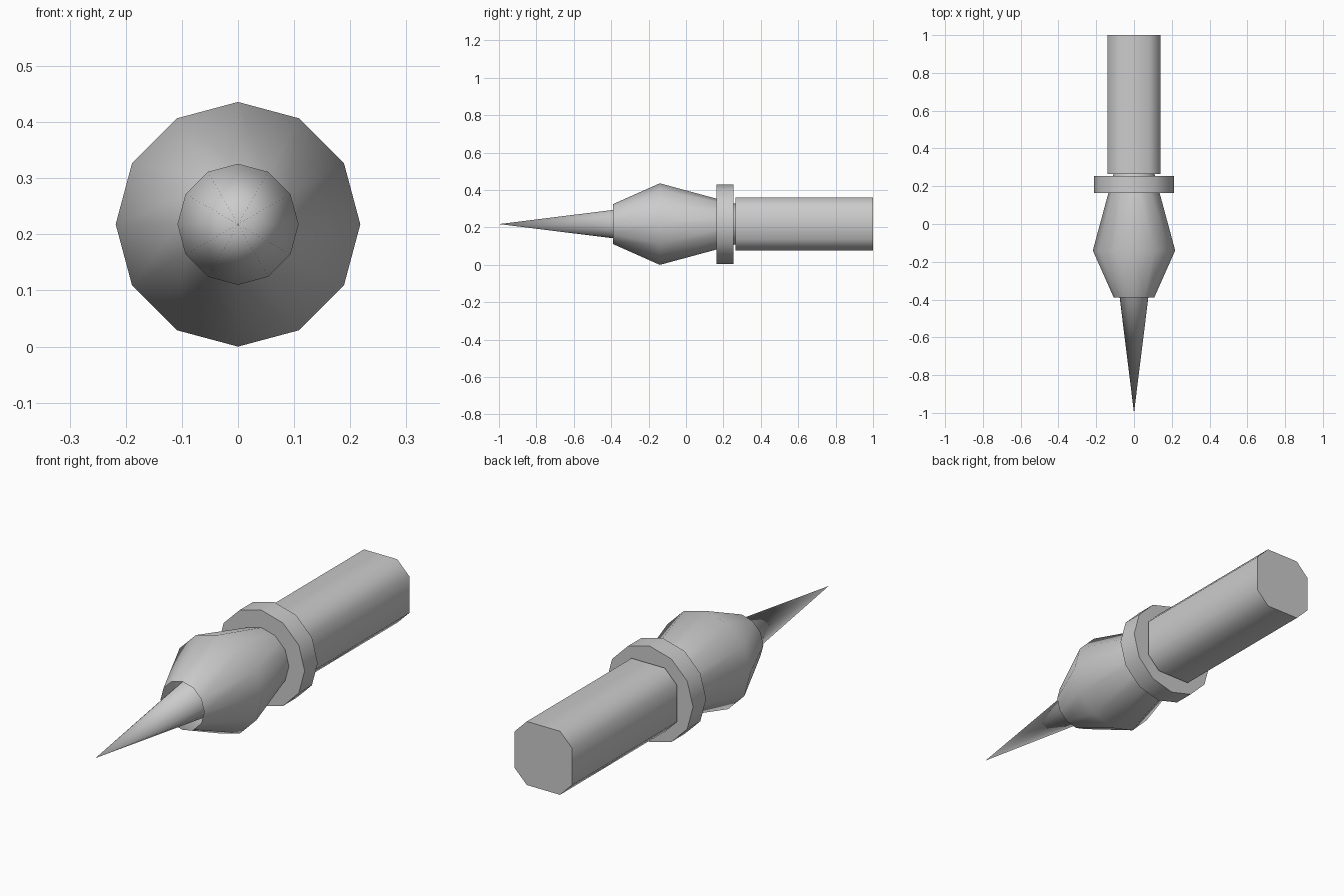
import bpy, bmesh
from math import sin, cos, radians

if "Cube" in bpy.data.objects:
    bpy.data.objects.remove(bpy.data.objects["Cube"])

CENTRE_Z = 0.218
TWELVE = range(0, 360, 30)
# Square with chamfered corners: twelve-sided ring without its four axis points
CHAMFERED = [a for a in TWELVE if a % 90]


def lathe(name, profile, angles, cap_start=False, cap_end=False):
    """Loft rings given as (y, radius) along the y axis; radius 0 is a point."""
    bm = bmesh.new()
    rings = []
    for y, r in profile:
        if r == 0:
            rings.append([bm.verts.new((0, y, CENTRE_Z))] * len(angles))
        else:
            rings.append([bm.verts.new((r * cos(radians(a)), y,
                                        CENTRE_Z + r * sin(radians(a))))
                          for a in angles])
    n = len(angles)
    for a, b in zip(rings, rings[1:]):
        for i in range(n):
            j = (i + 1) % n
            # dict drops the duplicate corner at a point
            bm.faces.new(list(dict.fromkeys((a[i], a[j], b[j], b[i]))))
    if cap_start:
        bm.faces.new(rings[0])
    if cap_end:
        bm.faces.new(rings[-1])
    bmesh.ops.recalc_face_normals(bm, faces=bm.faces)
    mesh = bpy.data.meshes.new(name)
    bm.to_mesh(mesh)
    bm.free()
    obj = bpy.data.objects.new(name, mesh)
    bpy.context.collection.objects.link(obj)
    bpy.ops.object.select_all(action='DESELECT')
    obj.select_set(True)
    bpy.context.view_layer.objects.active = obj
    bpy.ops.object.shade_smooth_by_angle(angle=radians(50))
    return obj


# Needle tip, running on inside the open mouth of the body
lathe("needle_tip", [(-1.0, 0), (-0.13, 0.108)], TWELVE, cap_end=True)
# Double-tapered body, open at both ends, passing through the collar
lathe("body", [(-0.39, 0.107), (-0.14, 0.218), (0.27, 0.107)], TWELVE)
# Collar ring
lathe("collar", [(0.163, 0.213), (0.255, 0.213)], TWELVE, True, True)
# Straight handle
lathe("handle", [(0.265, 0.163), (1.0, 0.163)], CHAMFERED, True, True)
